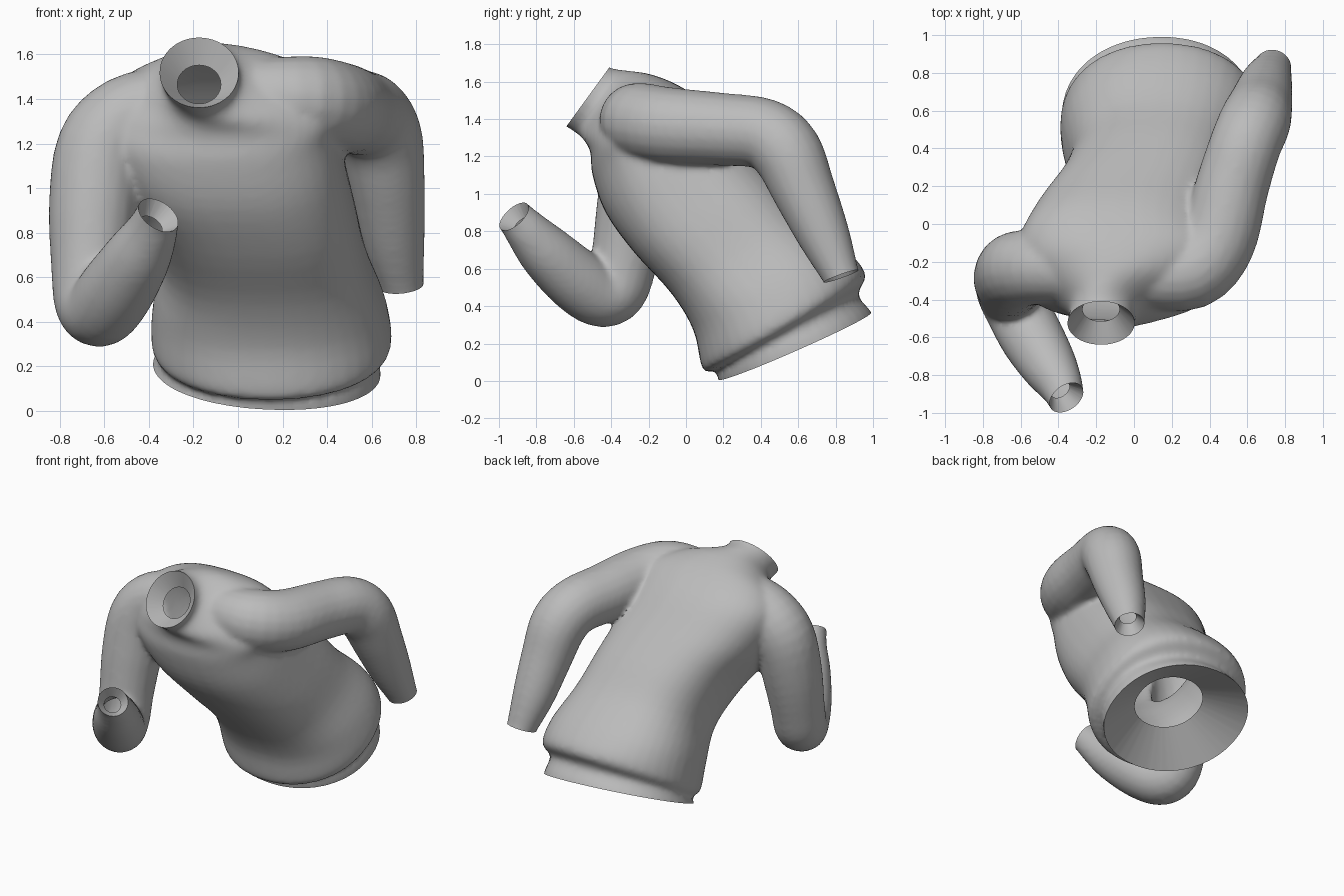
import bpy, bmesh, math
from mathutils import Vector

cube = bpy.data.objects.get("Cube")
if cube:
    bpy.data.objects.remove(cube, do_unlink=True)

grey = bpy.data.materials.new("grey_cloth")
grey.use_nodes = True
colour = (0.5, 0.5, 0.5, 1)
grey.diffuse_color = colour
grey.node_tree.nodes["Principled BSDF"].inputs["Base Color"].default_value = colour


def refine(rows, steps=4):
    """Fill in rows along a smooth spline through the given ones."""
    out, last = [], len(rows) - 1
    for i in range(last):
        quad = zip(rows[max(i - 1, 0)], rows[i], rows[i + 1], rows[min(i + 2, last)])
        quad = list(quad)
        for k in range(steps):
            t = k / steps
            out.append([b + 0.5 * t * (c - a + t * (2 * a - 5 * b + 4 * c - d
                        + t * (3 * (b - c) + d - a))) for a, b, c, d in quad])
    return out + [list(rows[-1])]


def loft(bm, rings):
    """Skin a list of point rings and cap both ends."""
    loops = [[bm.verts.new(p) for p in ring] for ring in rings]
    n = len(loops[0])
    for a, b in zip(loops, loops[1:]):
        for i in range(n):
            j = (i + 1) % n
            bm.faces.new((a[i], a[j], b[j], b[i]))
    bm.faces.new(loops[0][::-1])
    bm.faces.new(loops[-1])


def slice_ring(fy, fz, by, bz, left, right, power, n=40):
    """Slice between a front and a back point; a low power squares it."""
    mid = Vector(((left + right) / 2, (fy + by) / 2, (fz + bz) / 2))
    side = Vector(((right - left) / 2, 0, 0))
    depth = Vector((0, (by - fy) / 2, (bz - fz) / 2))
    ring = []
    for i in range(n):
        a = math.tau * i / n
        c, s = math.cos(a), math.sin(a)
        c, s = (math.copysign(abs(v) ** power, v) for v in (c, s))
        ring.append(mid + side * c + depth * s)
    return ring


def sleeve(bm, rows, n=20):
    """Round tube along (x, y, z, radius) points, without twist."""
    path = refine(rows)
    pts = [Vector(p[:3]) for p in path]
    last = len(pts) - 1
    tangents = [(pts[min(i + 1, last)] - pts[max(i - 1, 0)]).normalized()
                for i in range(last + 1)]
    u = tangents[0].orthogonal().normalized()
    rings = []
    for i, t in enumerate(tangents):
        if i:
            u = tangents[i - 1].rotation_difference(t) @ u
        v = t.cross(u)
        rings.append([pts[i] + path[i][3] * (u * math.cos(math.tau * k / n)
                                             + v * math.sin(math.tau * k / n))
                      for k in range(n)])
    loft(bm, rings)


def open_end(bm, centre, normal, reach, shrink, depth):
    """Cut an opening and turn its rim inwards as a tapered lining."""
    centre, normal = Vector(centre), Vector(normal).normalized()
    faces = [f for f in bm.faces
             if (f.calc_center_median() - centre).length < reach]
    geom = faces + list({e for f in faces for e in f.edges})
    geom += list({v for f in faces for v in f.verts})
    bmesh.ops.bisect_plane(bm, geom=geom, plane_co=centre, plane_no=normal,
                           clear_outer=True)
    rim = [e for e in bm.edges if e.is_boundary and all(
        abs((v.co - centre).dot(normal)) < 0.001
        and (v.co - centre).length < reach for v in e.verts)]
    new = bmesh.ops.extrude_edge_only(bm, edges=rim)["geom"]
    for v in new:
        if isinstance(v, bmesh.types.BMVert):
            v.co = centre + (v.co - centre) * shrink - normal * depth


bm = bmesh.new()

# Torso: hem band, gathered bulge, waist, chest, shoulders, collar
torso = [
    (0.21, -0.09, 1.03, 0.27, -0.39, 0.64, 0.95),
    (0.17, 0.01, 0.99, 0.37, -0.39, 0.64, 0.95),
    (0.17, 0.06, 0.92, 0.46, -0.36, 0.63, 0.95),
    (0.09, 0.06, 0.96, 0.57, -0.39, 0.69, 0.92),
    (0.04, 0.27, 0.86, 0.70, -0.38, 0.66, 0.85),
    (-0.08, 0.47, 0.65, 0.88, -0.34, 0.58, 0.80),
    (-0.28, 0.69, 0.48, 1.08, -0.41, 0.53, 0.78),
    (-0.43, 0.90, 0.29, 1.29, -0.55, 0.48, 0.78),
    (-0.50, 1.10, 0.12, 1.47, -0.62, 0.44, 0.78),
    (-0.51, 1.22, -0.04, 1.58, -0.56, 0.43, 0.80),
    (-0.54, 1.28, -0.19, 1.64, -0.42, 0.27, 0.90),
    (-0.58, 1.32, -0.32, 1.66, -0.34, 0.03, 1),
    (-0.64, 1.36, -0.41, 1.675, -0.355, 0.005, 1),
    (-0.71, 1.41, -0.48, 1.725, -0.355, 0.005, 1),
]
loft(bm, [slice_ring(*row) for row in refine(torso)])

# Left sleeve swings back, right sleeve is bent forward
sleeve(bm, [
    (0.06, -0.27, 1.40, 0.18), (0.30, -0.25, 1.39, 0.205),
    (0.44, -0.09, 1.365, 0.205), (0.52, 0.20, 1.345, 0.195),
    (0.59, 0.42, 1.32, 0.19), (0.64, 0.54, 1.22, 0.19),
    (0.67, 0.63, 1.02, 0.17), (0.70, 0.74, 0.77, 0.14),
    (0.735, 0.83, 0.56, 0.10), (0.74, 0.85, 0.51, 0.10)])
sleeve(bm, [
    (-0.30, -0.24, 1.37, 0.18), (-0.49, -0.23, 1.32, 0.19),
    (-0.61, -0.24, 1.18, 0.205), (-0.65, -0.28, 0.92, 0.20),
    (-0.66, -0.33, 0.65, 0.18), (-0.65, -0.38, 0.49, 0.175),
    (-0.61, -0.47, 0.46, 0.17), (-0.54, -0.60, 0.55, 0.17),
    (-0.45, -0.75, 0.69, 0.15), (-0.39, -0.85, 0.80, 0.12),
    (-0.36, -0.92, 0.88, 0.10), (-0.33, -0.97, 0.93, 0.10)])

bmesh.ops.recalc_face_normals(bm, faces=bm.faces)
mesh = bpy.data.meshes.new("sweater")
bm.to_mesh(mesh)
bm.free()
sweater = bpy.data.objects.new("sweater", mesh)
bpy.context.collection.objects.link(sweater)

# Fuse the parts into one soft garment
fuse = sweater.modifiers.new("fuse", "REMESH")
fuse.mode = "VOXEL"
fuse.voxel_size = 0.018
soften = sweater.modifiers.new("soften", "SMOOTH")
soften.factor = 0.5
soften.iterations = 8
graph = bpy.context.evaluated_depsgraph_get()
fused = bpy.data.meshes.new_from_object(sweater.evaluated_get(graph))
sweater.modifiers.clear()
sweater.data = fused

# Openings: both cuffs, collar and hem
bm = bmesh.new()
bm.from_mesh(fused)
open_end(bm, (0.735, 0.83, 0.56), (0.1, 0.33, -0.93), 0.13, 0.55, 0.07)
open_end(bm, (-0.36, -0.92, 0.88), (0.45, -0.6, 0.65), 0.18, 0.55, 0.07)
open_end(bm, (-0.175, -0.525, 1.518), (0, -0.81, 0.59), 0.27, 0.55, 0.09)
open_end(bm, (0.13, 0.58, 0.185), (-0.05, 0.4, -0.91), 0.75, 0.47, 0.16)
bm.to_mesh(fused)
bm.free()

fused.materials.clear()
fused.materials.append(grey)
bpy.ops.object.select_all(action="DESELECT")
sweater.select_set(True)
bpy.context.view_layer.objects.active = sweater
bpy.ops.object.shade_smooth_by_angle(angle=math.radians(40))
